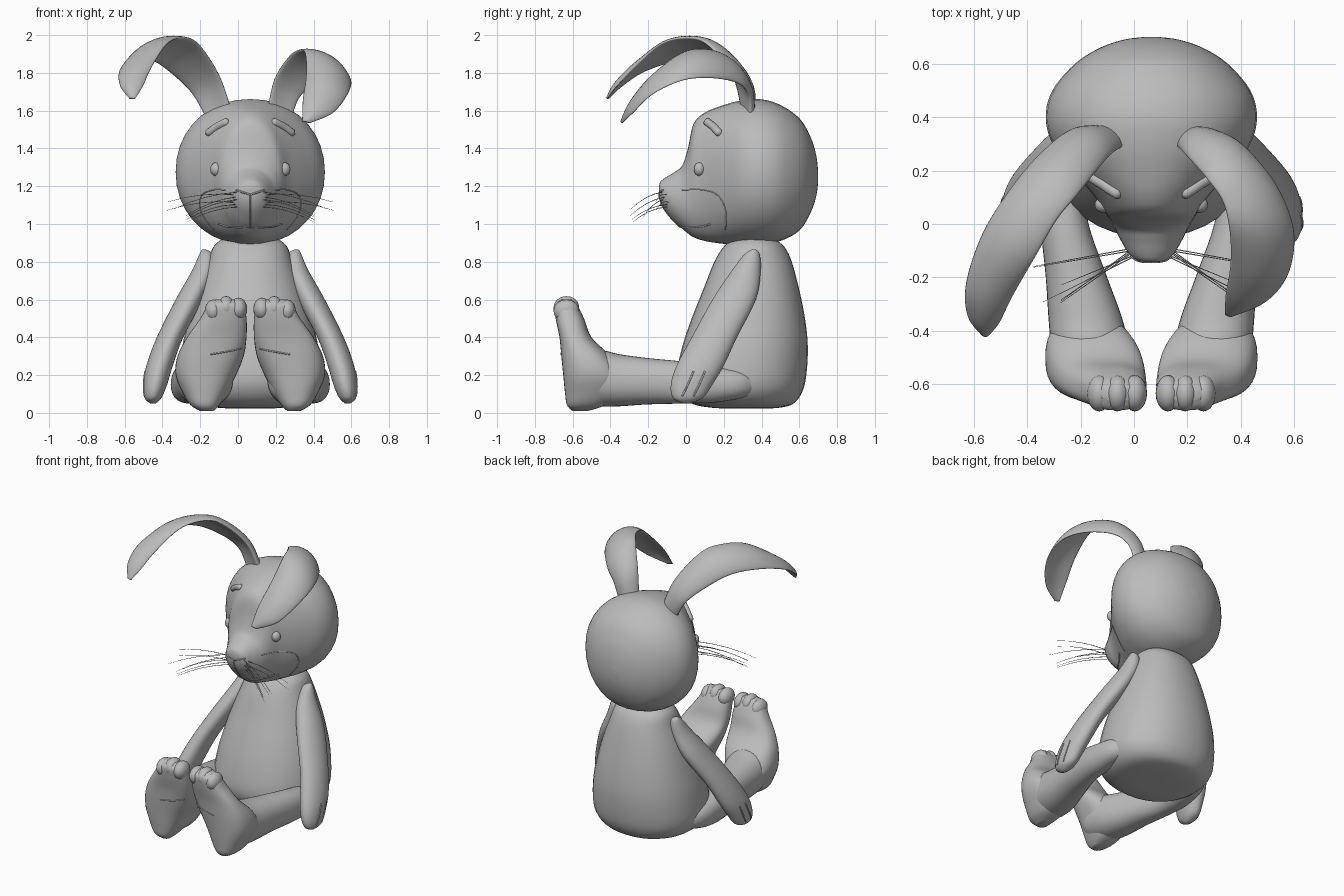
import bpy, bmesh, math, random
from mathutils import Vector
from mathutils.bvhtree import BVHTree

random.seed(4)
CX = 0.065  # the toy sits a little to its left; parts are built around this plane
cube = bpy.data.objects.get("Cube")
if cube:
    bpy.data.objects.remove(cube)

grey = bpy.data.materials.new("plain grey")
grey.use_nodes = True
grey.diffuse_color = (0.5, 0.5, 0.5, 1)
grey.node_tree.nodes["Principled BSDF"].inputs["Base Color"].default_value = (0.5, 0.5, 0.5, 1)


def smooth(rows, steps=5):
    """Catmull-Rom interpolation of section rows."""
    out = []
    for i in range(len(rows) - 1):
        quad = [rows[max(0, min(len(rows) - 1, i + k))] for k in (-1, 0, 1, 2)]
        for s in range(steps):
            t = s / steps
            out.append([0.5 * (2 * b + (c - a) * t + (2 * a - 5 * b + 4 * c - d) * t * t
                               + (3 * b - a - 3 * c + d) * t ** 3) for a, b, c, d in zip(*quad)])
    return out + [list(rows[-1])]


def finish(name, bm, mirror):
    bmesh.ops.recalc_face_normals(bm, faces=bm.faces)
    mesh = bpy.data.meshes.new(name)
    for f in bm.faces:
        f.smooth = True
    bm.to_mesh(mesh)
    mesh.materials.append(grey)
    ob = bpy.data.objects.new(name, mesh)
    ob.location.x = CX
    bpy.context.collection.objects.link(ob)
    if mirror:
        ob.modifiers.new("mirror", 'MIRROR').use_mirror_merge = False
    return BVHTree.FromBMesh(bm)


def skin(name, rings, mirror=False):
    bm = bmesh.new()
    loops = [[bm.verts.new(p) for p in ring] for ring in rings]
    n = len(loops[0])
    for a, b in zip(loops, loops[1:]):
        for i in range(n):
            bm.faces.new((a[i], a[(i + 1) % n], b[(i + 1) % n], b[i]))
    bm.faces.new(loops[0])
    bm.faces.new(loops[-1])
    return finish(name, bm, mirror)


def loft(name, rows, axis, power=2.0, mirror=False, n=36):
    """Rows are (position, x low, x high, other low, other high) along y or z."""
    rings = []
    for p, x0, x1, w0, w1 in smooth(rows):
        ring = []
        for i in range(n):
            a = math.tau * i / n
            c, s = (math.copysign(abs(v) ** (2 / power), v) for v in (math.cos(a), math.sin(a)))
            x, w = (x0 + x1) / 2 + c * (x1 - x0) / 2, (w0 + w1) / 2 + s * (w1 - w0) / 2
            ring.append((x, p, w) if axis == 'y' else (x, w, p))
        rings.append(ring)
    return skin(name, rings, mirror)


def ball(name, centre, size):
    bm = bmesh.new()
    bmesh.ops.create_uvsphere(bm, u_segments=20, v_segments=12, radius=1)
    bmesh.ops.scale(bm, vec=size, verts=bm.verts)
    bmesh.ops.translate(bm, vec=centre, verts=bm.verts)
    finish(name, bm, True)


def tube(name, points, radii, mirror=True, n=8):
    points = [Vector(p) for p in points]
    rings = []
    for i, p in enumerate(points):
        t = (points[min(i + 1, len(points) - 1)] - points[max(i - 1, 0)]).normalized()
        u = t.cross(Vector((0.3, 0.5, 0.8))).normalized()
        v = t.cross(u)
        rings.append([p + (u * math.cos(math.tau * k / n) + v * math.sin(math.tau * k / n)) * radii[i]
                      for k in range(n)])
    skin(name, rings, mirror)


def front_hit(tree, x, z):
    return tree.ray_cast(Vector((x, -2, z)), Vector((0, 1, 0)))[0]


def side_hit(tree, y, z):
    return tree.ray_cast(Vector((2, y, z)), Vector((-1, 0, 0)))[0]


def crease(name, tree, path, hit, radius=0.005, mirror=True):
    """A raised seam that follows a surface."""
    found = [hit(tree, *p) for p in smooth(path, 6)]
    found = [p for p in found if p]
    tube(name, found, [radius] * len(found), mirror, 6)


# Head, lofted from nose to back: (y, half width, low, high)
head_rows = [(-.143, .02, 1.165, 1.2), (-.135, .055, 1.12, 1.225), (-.11, .085, 1.07, 1.245),
             (-.06, .115, 1.01, 1.275), (-.02, .135, .975, 1.31), (.01, .15, .95, 1.4),
             (.04, .17, .93, 1.53), (.1, .21, .91, 1.59), (.2, .295, .895, 1.63),
             (.3, .37, .89, 1.655), (.4, .395, .89, 1.66), (.5, .37, .91, 1.63),
             (.6, .285, .965, 1.56), (.66, .19, 1.06, 1.46), (.69, .1, 1.15, 1.36),
             (.7, .02, 1.23, 1.27)]
head = loft("head", [(y, -w, w, a, b) for y, w, a, b in head_rows], 'y', 2.1)

# Body, lofted upward: (z, half width, front, back)
body_rows = [(.022, .06, .25, .4), (.028, .18, .13, .5), (.05, .29, .03, .57), (.11, .355, -.03, .615),
             (.2, .375, -.05, .637), (.35, .36, -.02, .645), (.5, .325, .03, .63),
             (.65, .28, .09, .6), (.8, .225, .15, .56), (.88, .195, .2, .52), (.92, .15, .25, .47)]
loft("body", [(z, -w, w, a, b) for z, w, a, b in body_rows], 'z', 2.2)

# Arms and finger seams
arm = loft("arms", [(.865, .235, .255, .35, .37), (.84, .2, .27, .31, .39), (.75, .19, .31, .24, .395),
                    (.6, .25, .395, .14, .37), (.4, .355, .495, .03, .27), (.25, .41, .55, -.05, .2),
                    (.15, .44, .565, -.08, .14), (.08, .47, .56, -.07, .09), (.05, .5, .53, -.02, .02)],
           'z', mirror=True)
for y in (0, .06):
    crease("finger_seam", arm, [(y + .04, .22), (y + .01, .15), (y - .02, .09)], side_hit)

# Legs and upright feet
loft("legs", [(.42, .2, .3, .12, .2), (.3, .24, .395, .08, .225), (.15, .25, .42, .055, .245),
              (0, .235, .415, .05, .27), (-.2, .165, .395, .045, .29), (-.35, .11, .385, .035, .31),
              (-.45, .09, .375, .035, .33), (-.55, .1, .35, .05, .3), (-.6, .14, .31, .08, .25)],
     'y', 2.2, True)
foot = loft("feet", [(.01, .195, .265, -.6, -.52), (.04, .165, .315, -.63, -.43), (.1, .125, .355, -.64, -.36),
                     (.2, .075, .395, -.65, -.34), (.3, .035, .385, -.66, -.4), (.4, .02, .335, -.67, -.5),
                     (.5, .02, .265, -.69, -.54), (.57, .035, .225, -.695, -.575), (.6, .07, .185, -.66, -.6)],
            'z', 2.5, True)
for x, z in ((.062, .55), (.127, .558), (.195, .54)):
    ball("toe", (x, -.633, z), (.046, .068, .06))
crease("sole_crease", foot, [(.05, .34), (.12, .325), (.21, .31)], front_hit, .004)

# Ears: rows are centre line, then half-width direction, then half thickness
ears = {
    "right_ear": [(-.15, .33, 1.55, -.06, .02, -.03, .028), (-.23, .31, 1.74, -.07, .05, -.05, .026),
                  (-.345, .2, 1.885, -.075, .07, -.075, .024), (-.445, .08, 1.94, -.085, .06, -.06, .022),
                  (-.54, -.08, 1.925, -.095, .05, -.045, .02), (-.61, -.25, 1.83, -.085, .03, -.01, .018),
                  (-.63, -.36, 1.735, -.06, .015, 0, .014), (-.625, -.415, 1.665, -.015, .005, 0, .006)],
    "left_ear": [(.145, .33, 1.55, .06, .02, -.03, .028), (.19, .31, 1.72, .065, .04, -.05, .026),
                 (.28, .24, 1.825, .07, .06, -.075, .024), (.375, .12, 1.86, .1, .03, -.075, .022),
                 (.42, -.02, 1.845, .12, 0, -.07, .02), (.41, -.17, 1.75, .11, -.015, -.05, .018),
                 (.36, -.28, 1.63, .08, -.01, -.035, .014), (.295, -.34, 1.54, .02, 0, -.005, .006)]}
for name, rows in ears.items():
    rows = smooth(rows, 6)
    rings = []
    for i, r in enumerate(rows):
        centre, wide = Vector(r[:3]), Vector(r[3:6])
        t = Vector(rows[min(i + 1, len(rows) - 1)][:3]) - Vector(rows[max(i - 1, 0)][:3])
        nor = t.cross(wide).normalized() * math.copysign(1, wide.x)
        ring = []
        for k in range(24):
            c, s = math.cos(math.tau * k / 24), math.sin(math.tau * k / 24)
            cup = 0.25 * wide.length * (0.5 - c * c)
            ring.append(centre + wide * c + nor * (s * r[6] + cup))
        rings.append(ring)
    skin(name, rings)

# Eyes and brows
ball("eyes", front_hit(head, .18, 1.29) + Vector((0, .012, 0)), (.032, .03, .036))
brow = [front_hit(head, x, z) for x, z in smooth([(.115, 1.545), (.175, 1.515), (.23, 1.475)], 5)]
tube("brows", brow, [.01] + [.021] * (len(brow) - 2) + [.01], n=12)

# Nose, mouth and muzzle seams
crease("nose_seam", head, [(0, 1.155), (.04, 1.168), (.075, 1.18)], front_hit)
crease("lip_seam", head, [(0, 1.155), (0, 1.08), (0, .985)], front_hit, .004, False)
crease("mouth_seam", head, [(0, .985), (.06, .982), (.12, .985), (.165, 1.0)], front_hit)
crease("muzzle_seam", head, [(-.02, 1.18), (.09, 1.18), (.17, 1.15), (.21, 1.07), (.21, .97)], side_hit, .003)

# Whiskers
for i in range(7):
    start = front_hit(head, .07 + .01 * (i % 3), 1.09 + .013 * i)
    reach = Vector((random.uniform(.24, .36), random.uniform(-.2, -.03), random.uniform(-.12, -.02)))
    path = [start + reach * t + Vector((0, 0, .07 * t * (1 - t))) for t in (0, .25, .5, .75, 1)]
    tube("whiskers", path, [.0022, .002, .0018, .0014, .0008], n=5)
